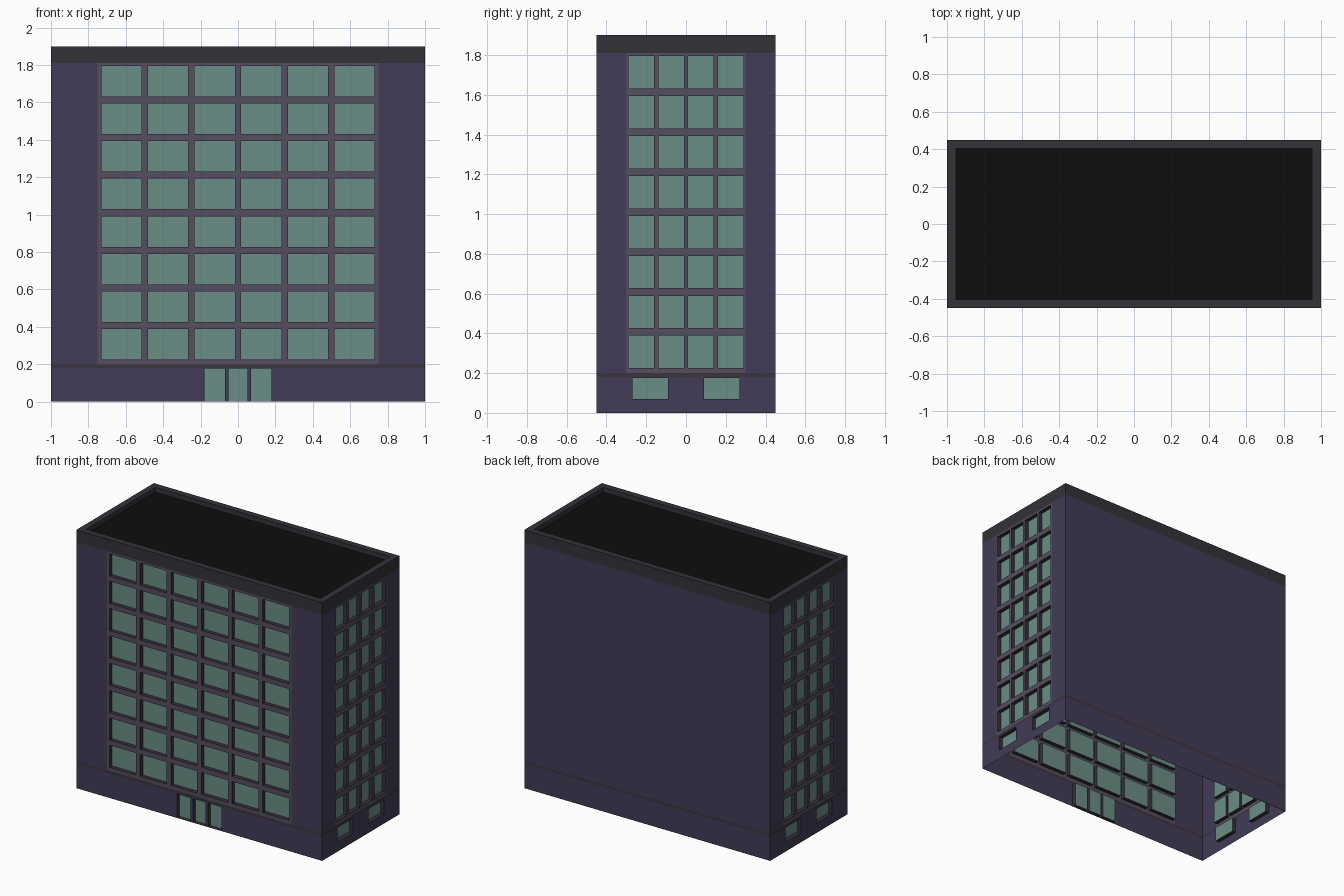
import bpy, bmesh
from math import pi
from mathutils import Matrix, Vector

if "Cube" in bpy.data.objects:
    bpy.data.objects.remove(bpy.data.objects["Cube"])

W, D, H = 1.0, 0.45, 1.9          # half width, half depth, height
BELT0, BELT1, TOP = 0.18, 0.2, 1.81
RECESS = 0.03

COLORS = {
    "wall": (0.054, 0.045, 0.093, 1),
    "window_frame": (0.092, 0.075, 0.115, 1),
    "reveal": (0.035, 0.031, 0.042, 1),
    "glass": (0.147, 0.27, 0.24, 1),
    "belt": (0.043, 0.036, 0.048, 1),
    "parapet": (0.034, 0.032, 0.04, 1),
    "roof": (0.004, 0.004, 0.004, 1),
}
MATS = {}
for key, col in COLORS.items():
    MATS[key] = bpy.data.materials.new(key)
    MATS[key].diffuse_color = col


class Side:
    """One facade: collects quads per part in (u, depth, z), turned about z."""

    def __init__(self, name, half, dist, turns):
        self.name, self.half, self.dist = name, half, dist
        self.rot = Matrix.Rotation(turns * pi / 2, 3, 'Z')
        self.parts = {}

    def quad(self, part, pts):
        bm = self.parts.setdefault(part, bmesh.new())
        bm.faces.new([bm.verts.new(self.rot @ Vector((u, d - self.dist, z)))
                      for u, d, z in pts])

    def rect(self, part, u0, u1, z0, z1, d=0.0):
        self.quad(part, [(u0, d, z0), (u1, d, z0), (u1, d, z1), (u0, d, z1)])

    def opening(self, u0, u1, z0, z1):
        c = [(u0, z0), (u1, z0), (u1, z1), (u0, z1)]
        for i in range(4):
            (a, za), (b, zb) = c[i], c[(i + 1) % 4]
            self.quad("reveal", [(a, 0, za), (b, 0, zb), (b, RECESS, zb), (a, RECESS, za)])
        self.rect("glass", u0, u1, z0, z1, RECESS)

    def grid(self, part, u_range, z_range, cols, rows):
        """Flat panel with a recessed opening at each column/row crossing."""
        us = [u_range[0], *[v for c in cols for v in c], u_range[1]]
        zs = [z_range[0], *[v for r in rows for v in r], z_range[1]]
        for i in range(len(us) - 1):
            for j in range(len(zs) - 1):
                cell = (us[i], us[i + 1], zs[j], zs[j + 1])
                if cell[1] - cell[0] < 1e-5 or cell[3] - cell[2] < 1e-5:
                    continue
                if i % 2 and j % 2:
                    self.opening(*cell)
                else:
                    self.rect(part, *cell)

    def finish(self):
        for part, bm in self.parts.items():
            bmesh.ops.remove_doubles(bm, verts=bm.verts, dist=1e-5)
            add_object(f"{self.name}_{part}", bm, part)


def add_object(name, bm, mat):
    me = bpy.data.meshes.new(name)
    bm.to_mesh(me)
    bm.free()
    me.materials.append(MATS[mat])
    bpy.context.collection.objects.link(bpy.data.objects.new(name, me))


def columns(n, half, width):
    """n equal spans of a width, spread evenly between -half and half."""
    step = (2 * half - width) / (n - 1)
    return [(-half + i * step, -half + i * step + width) for i in range(n)]


ROWS = [(0.225 + 0.201 * i, 0.388 + 0.201 * i) for i in range(8)]


def facade(name, half, dist, turns, panel, cols, ground_cols, ground_row):
    s = Side(name, half, dist, turns)
    s.grid("wall", (-half, half), (0, BELT0), ground_cols, [ground_row] if ground_cols else [])
    s.rect("belt", -half, half, BELT0, BELT1)
    if cols:
        s.rect("wall", -half, -panel, BELT1, TOP)
        s.rect("wall", panel, half, BELT1, TOP)
        s.grid("window_frame", (-panel, panel), (BELT1, TOP), cols, ROWS)
    else:
        s.rect("wall", -half, half, BELT1, TOP)
    s.finish()


# Facades: front with doors, two window ends, blank back
doors = [(-0.18, -0.07), (-0.052, 0.052), (0.07, 0.18)]
end_windows = [(-0.27, -0.09), (0.09, 0.27)]
facade("front", W, D, 0, 0.75, columns(6, 0.73, 0.215), doors, (0, 0.177))
for name, turns in (("right", 1), ("left", 3)):
    facade(name, D, W, turns, 0.3, columns(4, 0.288, 0.128), end_windows, (0.07, 0.176))
facade("back", W, D, 2, 0, [], [], None)

# Parapet: outer band, flat rim and inner face down to the roof
ROOF_Z, T = 1.865, 0.047
bm = bmesh.new()
loops = [[bm.verts.new((sx * x, sy * y, z)) for sx, sy in ((-1, -1), (1, -1), (1, 1), (-1, 1))]
         for x, y, z in ((W, D, TOP), (W, D, H), (W - T, D - T, H), (W - T, D - T, ROOF_Z))]
for lo, hi in zip(loops, loops[1:]):
    for i in range(4):
        k = (i + 1) % 4
        bm.faces.new((lo[i], lo[k], hi[k], hi[i]))
add_object("parapet", bm, "parapet")

# Roof deck
bm = bmesh.new()
bm.faces.new([bm.verts.new((sx * (W - T), sy * (D - T), ROOF_Z))
              for sx, sy in ((-1, -1), (1, -1), (1, 1), (-1, 1))])
add_object("roof_deck", bm, "roof")

for m in bpy.data.materials:
    if m.users and not m.is_grease_pencil:
        m.use_nodes = True
        m.node_tree.nodes["Principled BSDF"].inputs["Base Color"].default_value = m.diffuse_color
